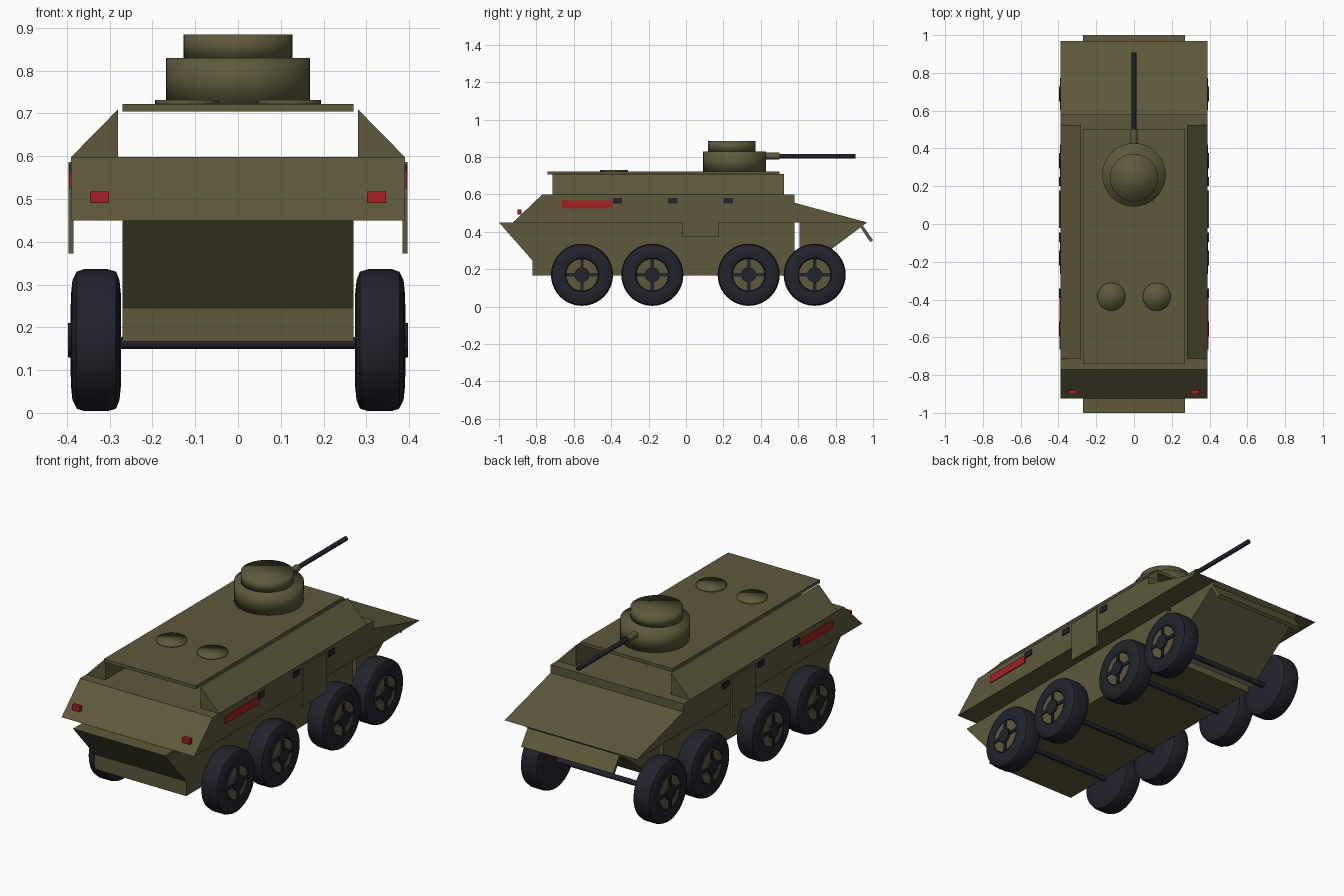
import bpy, bmesh, math
from mathutils import Matrix, Vector

if "Cube" in bpy.data.objects:
    bpy.data.objects.remove(bpy.data.objects["Cube"], do_unlink=True)


def material(name, rgb):
    m = bpy.data.materials.new(name)
    m.use_nodes = True
    m.diffuse_color = (*rgb, 1)
    m.node_tree.nodes["Principled BSDF"].inputs["Base Color"].default_value = (*rgb, 1)
    return m


OLIVE = material("olive paint", (0.11, 0.1, 0.044))
DARK = material("dark rubber", (0.016, 0.016, 0.025))
RED = material("red", (0.38, 0.014, 0.017))


def finish(name, bm, mat, smooth=None):
    bmesh.ops.recalc_face_normals(bm, faces=bm.faces)
    me = bpy.data.meshes.new(name)
    bm.to_mesh(me)
    bm.free()
    me.materials.append(mat)
    ob = bpy.data.objects.new(name, me)
    bpy.context.collection.objects.link(ob)
    if smooth is not None:
        bpy.ops.object.select_all(action="DESELECT")
        ob.select_set(True)
        bpy.context.view_layer.objects.active = ob
        bpy.ops.object.shade_smooth_by_angle(angle=math.radians(smooth))
    return ob


def prism(name, outline, start, end, mat, axis="x"):
    """Extrude an outline along x (points are y, z) or along y (points are x, z)."""
    bm = bmesh.new()
    place = (lambda p, d: (d, *p)) if axis == "x" else (lambda p, d: (p[0], d, p[1]))
    face = bm.faces.new([bm.verts.new(place(p, start)) for p in outline])
    new = bmesh.ops.extrude_face_region(bm, geom=[face])["geom"]
    shift = Vector(place((0, 0), end - start))
    bmesh.ops.translate(bm, vec=shift, verts=[v for v in new if isinstance(v, bmesh.types.BMVert)])
    return finish(name, bm, mat)


def box(name, x, y, z, mat):
    corners = [(y[0], z[0]), (y[1], z[0]), (y[1], z[1]), (y[0], z[1])]
    return prism(name, corners, x[0], x[1], mat)


def cylinder(name, a, b, radius, mat, sides=32, smooth=40):
    a, b = Vector(a), Vector(b)
    turn = (b - a).to_track_quat("Z", "Y").to_matrix().to_4x4()
    bm = bmesh.new()
    bmesh.ops.create_cone(bm, cap_ends=True, segments=sides, radius1=radius, radius2=radius,
                          depth=(b - a).length, matrix=Matrix.Translation((a + b) / 2) @ turn)
    return finish(name, bm, mat, smooth)


def lathe_x(name, profile, side, y, z, mat):
    """Spin a (radius, x) profile about a line parallel to x."""
    bm = bmesh.new()
    verts = [bm.verts.new((side * x, y, z + r)) for r, x in profile]
    edges = [bm.edges.new(pair) for pair in zip(verts, verts[1:])]
    bmesh.ops.spin(bm, geom=verts + edges, cent=(0, y, z), axis=(1, 0, 0),
                   angle=math.tau, steps=40, use_duplicate=False)
    bmesh.ops.remove_doubles(bm, verts=bm.verts, dist=0.0005)
    return finish(name, bm, mat, 40)


# Hull: narrow lower tub, wide upper body, sloped nose and its underside
prism("lower_hull", [(-1, 0.45), (-0.82, 0.245), (-0.82, 0.167), (0.58, 0.167), (0.58, 0.45)],
      -0.27, 0.27, OLIVE)
prism("upper_hull", [(-0.925, 0.45), (0.58, 0.45), (0.58, 0.598), (-0.77, 0.598)],
      -0.39, 0.39, OLIVE)
prism("nose", [(0.58, 0.45), (0.968, 0.45), (0.58, 0.555)], -0.39, 0.39, OLIVE)
prism("nose_underside", [(0.608, 0.45), (0.608, 0.18), (0.968, 0.45)], -0.27, 0.27, OLIVE)
prism("trim_vane", [(0.93, 0.428), (0.943, 0.436), (1, 0.355), (0.985, 0.345)],
      -0.27, 0.27, OLIVE)

# Roof plate held above the hull by sloped side wedges
box("roof_plate", (-0.27, 0.27), (-0.74, 0.5), (0.705, 0.722), OLIVE)
for s, label in ((1, "left"), (-1, "right")):
    prism(f"roof_wedge_{label}", [(s * 0.28, 0.598), (s * 0.39, 0.598), (s * 0.28, 0.71)],
          -0.715, 0.525, OLIVE, "y")
    # Round roof hatch
    cylinder(f"hatch_{label}", (s * 0.12, -0.385, 0.72), (s * 0.12, -0.385, 0.731),
             0.074, OLIVE, smooth=180)

    # Side door, vision blocks, marking stripe and tail light
    flank = (s * 0.385, s * 0.396)
    box(f"door_{label}", flank, (-0.02, 0.177), (0.372, 0.587), OLIVE)
    for i, y in enumerate((-0.366, -0.07, 0.225)):
        box(f"vision_block_{label}_{i}", flank, (y - 0.025, y + 0.025), (0.55, 0.581), DARK)
    box(f"stripe_{label}", (s * 0.388, s * 0.395), (-0.665, -0.392), (0.525, 0.566), RED)
    box(f"tail_light_{label}", (s * 0.302, s * 0.346), (-0.9, -0.88), (0.491, 0.518), RED)

# Turret with raised cupola and gun
cylinder("turret", (0, 0.26, 0.72), (0, 0.26, 0.83), 0.168, OLIVE, 48, 180)
cylinder("cupola", (0, 0.245, 0.828), (0, 0.245, 0.885), 0.127, OLIVE, 48, 180)
cylinder("gun_sleeve", (0, 0.4, 0.805), (0, 0.5, 0.805), 0.018, OLIVE, 20)
cylinder("gun_barrel", (0, 0.49, 0.805), (0, 0.907, 0.805), 0.012, DARK, 16)

# Four axles with a wheel at each end
Z = 0.17
TYRE = [(0, 0.275), (0.1, 0.273), (0.14, 0.277), (0.16, 0.285), (0.166, 0.305),
        (0.166, 0.36), (0.16, 0.377), (0.14, 0.387), (0.11, 0.39), (0.09, 0.386),
        (0.086, 0.376), (0, 0.376)]
for i, y in enumerate((-0.556, -0.18, 0.335, 0.688)):
    cylinder(f"axle_{i}", (-0.28, y, 0.163), (0.28, y, 0.163), 0.014, DARK, 16)
    for s, label in ((1, "left"), (-1, "right")):
        lathe_x(f"tyre_{label}_{i}", TYRE, s, y, Z, DARK)
        cylinder(f"hub_{label}_{i}", (s * 0.37, y, Z), (s * 0.386, y, Z), 0.086, OLIVE)
        cylinder(f"hub_cap_{label}_{i}", (s * 0.37, y, Z), (s * 0.397, y, Z), 0.04, DARK, 20)
        spoke = (s * 0.37, s * 0.392)
        box(f"spoke_upright_{label}_{i}", spoke, (y - 0.009, y + 0.009), (Z - 0.085, Z + 0.085), DARK)
        box(f"spoke_level_{label}_{i}", spoke, (y - 0.085, y + 0.085), (Z - 0.009, Z + 0.009), DARK)
